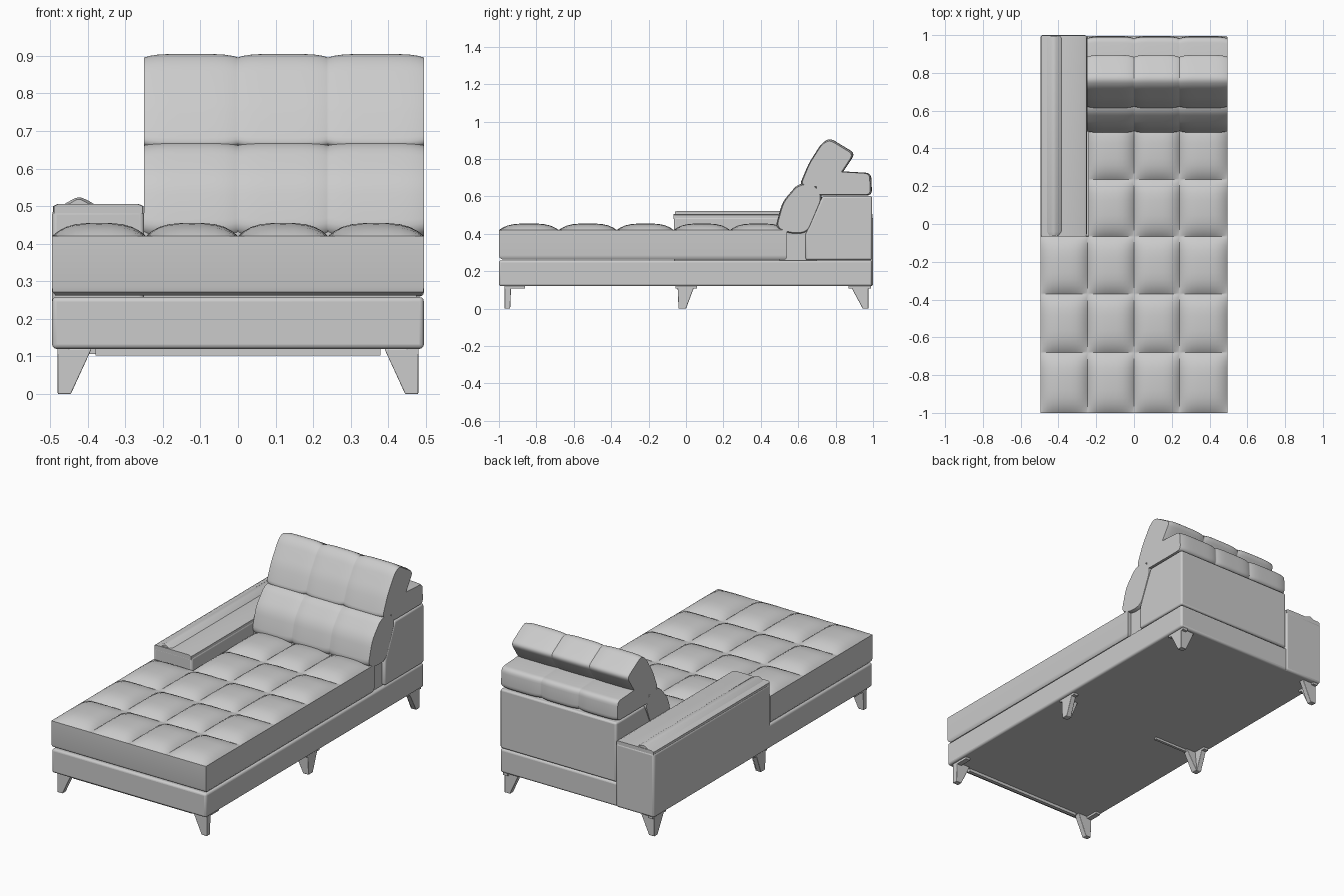
import bpy, bmesh, math
from mathutils import Vector

cube = bpy.data.objects.get("Cube")
if cube:
    bpy.data.objects.remove(cube, do_unlink=True)

GREY = (0.6, 0.6, 0.6, 1)
mat = bpy.data.materials.new("light_grey_upholstery")
mat.use_nodes = True
mat.diffuse_color = GREY
bsdf = mat.node_tree.nodes["Principled BSDF"]
bsdf.inputs["Base Color"].default_value = GREY
bsdf.inputs["Roughness"].default_value = 0.7


def finish(name, bm, bevel=0.0, angle=40):
    bmesh.ops.recalc_face_normals(bm, faces=bm.faces)
    me = bpy.data.meshes.new(name)
    bm.to_mesh(me)
    bm.free()
    me.materials.append(mat)
    ob = bpy.data.objects.new(name, me)
    bpy.context.collection.objects.link(ob)
    if bevel:
        mod = ob.modifiers.new("soft_edges", 'BEVEL')
        mod.width, mod.segments, mod.limit_method = bevel, 3, 'ANGLE'
        mod.angle_limit = math.radians(50)
    bpy.ops.object.select_all(action='DESELECT')
    ob.select_set(True)
    bpy.context.view_layer.objects.active = ob
    bpy.ops.object.shade_smooth_by_angle(angle=math.radians(angle))
    return ob


def hull(name, points, bevel=0.0):
    bm = bmesh.new()
    for p in points:
        bm.verts.new(p)
    bmesh.ops.convex_hull(bm, input=bm.verts)
    bmesh.ops.dissolve_limit(bm, angle_limit=0.01, verts=bm.verts, edges=bm.edges)
    return finish(name, bm, bevel)


def box(name, x, y, z, bevel=0.0):
    return hull(name, [(a, b, c) for a in x for b in y for c in z], bevel)


def rounded(points, radius, steps=5):
    """Round the corners of a closed 2D outline."""
    pts, out = [Vector(p) for p in points], []
    for i, p in enumerate(pts):
        ends = []
        for q in (pts[i - 1], pts[(i + 1) % len(pts)]):
            d = q - p
            ends.append(p + d.normalized() * min(radius, d.length * 0.45))
        for k in range(steps + 1):
            t = k / steps
            out.append(ends[0] * (1 - t) ** 2 + p * 2 * t * (1 - t) + ends[1] * t * t)
    return out


def loft(name, outline, stations, axis='X', bevel=0.0):
    """Sweep an outline along an axis; each station is (position, scale)."""
    pts = [Vector(p) for p in outline]
    mid = sum(pts, Vector((0, 0))) / len(pts)
    bm, rings = bmesh.new(), []
    for s, scale in stations:
        ring = []
        for p in pts:
            a, b = mid + (p - mid) * scale
            ring.append(bm.verts.new((s, a, b) if axis == 'X' else (a, s, b)))
        rings.append(ring)
    n = len(pts)
    for r, q in zip(rings, rings[1:]):
        for i in range(n):
            bm.faces.new((r[i], r[(i + 1) % n], q[(i + 1) % n], q[i]))
    bm.faces.new(rings[0])
    bm.faces.new(rings[-1])
    return finish(name, bm, bevel)


def samples(seams, n=12):
    """Positions between seams, denser near each seam, with -1..1 parameter."""
    out = []
    for a, b in zip(seams, seams[1:]):
        for k in range(n + 1):
            t = -math.cos(math.pi * k / n)
            if not out or k:
                out.append(((a + b) / 2 + t * (b - a) / 2, t))
    return out


def tufted(name, outline, radius, pinch):
    stations = [(x, 1 - pinch * abs(t) ** 5) for x, t in samples(BACK_SEAMS)]
    return loft(name, rounded(outline, radius), stations)


W = 0.495
ARM_X, ARM_Y = -0.25, -0.065
BACK_SEAMS = [ARM_X, 0, 0.24, W]

# Base plinth
box("base", (-W, W), (-1, 0.995), (0.12, 0.258), 0.012)

# L-shaped tufted seat
xs = samples([-W, -0.245, 0, 0.24, W])
ys = samples([-1, -0.68, -0.37, ARM_Y, 0.235, 0.54])
bm = bmesh.new()
grid = {}


def seat_vert(i, j):
    if (i, j) not in grid:
        (x, u), (y, v) = xs[i], ys[j]
        puff = (1 - abs(u) ** 3.5) * (1 - abs(v) ** 3.5)
        grid[i, j] = bm.verts.new((x, y, 0.42 + 0.035 * puff))
    return grid[i, j]


for i in range(len(xs) - 1):
    for j in range(len(ys) - 1):
        if xs[i + 1][0] < -0.24 and ys[j][0] > ARM_Y - 0.001:
            continue
        bm.faces.new([seat_vert(i + a, j + b) for a, b in ((0, 0), (1, 0), (1, 1), (0, 1))])
edges = [e for e in bm.edges if e.is_boundary]
for z, shrink in ((0.285, 1), (0.272, 0.997), (0.262, 0.985)):
    new = bmesh.ops.extrude_edge_only(bm, edges=edges)["geom"]
    for v in (g for g in new if isinstance(g, bmesh.types.BMVert)):
        v.co = (v.co.x * shrink, v.co.y * shrink, z)
    edges = [g for g in new if isinstance(g, bmesh.types.BMEdge) and g.is_boundary]
bmesh.ops.contextual_create(bm, geom=edges)
finish("seat_cushion", bm)

# Back frame, filler behind the seat, and cushions
box("seat_back_filler", (ARM_X, 0.475), (0.5, 0.7), (0.255, 0.45))
frame = [(0.64, 0.26), (0.64, 0.4), (0.73, 0.602), (0.995, 0.602), (0.995, 0.26)]
loft("back_frame", frame, [(ARM_X, 1), (W, 1)], bevel=0.01)
tufted("back_top_cushion",
       [(0.69, 0.605), (0.69, 0.72), (0.82, 0.735), (0.99, 0.725), (0.995, 0.605)], 0.03, 0.06)
tufted("lower_back_cushion",
       [(0.475, 0.425), (0.515, 0.57), (0.6, 0.67), (0.69, 0.675), (0.735, 0.6),
        (0.65, 0.4), (0.56, 0.395)], 0.04, 0.07)
tufted("headrest",
       [(0.605, 0.655), (0.655, 0.775), (0.725, 0.885), (0.77, 0.912), (0.905, 0.83),
        (0.8, 0.67), (0.7, 0.64)], 0.03, 0.07)

# Armrest body, top pad and bolster
box("armrest", (-W, ARM_X), (ARM_Y, 1), (0.12, 0.49), 0.012)
pad = [(-0.492, 0.48), (-0.492, 0.5), (-0.48, 0.506), (-0.265, 0.506),
       (-0.252, 0.5), (-0.252, 0.48)]
loft("armrest_pad", pad, [(ARM_Y - 0.002, 0.98), (ARM_Y + 0.008, 1), (0.99, 1), (0.998, 0.98)], 'Y')
bolster = rounded([(-0.47, 0.5), (-0.455, 0.51), (-0.425, 0.526), (-0.4, 0.516), (-0.375, 0.5)], 0.015)
loft("armrest_bolster", bolster,
     [(ARM_Y + 0.005, 0.6), (ARM_Y + 0.025, 1), (0.985, 1), (0.995, 0.8)], 'Y')


# Legs: tapered blades under a thin mounting plate
def blade(name, side, top_x, top_y, low_x, low_y):
    pts = [(side * x, y, 0.12) for x in top_x for y in top_y]
    pts += [(side * x, y, 0) for x in low_x for y in low_y]
    hull(name, pts, 0.003)


for side, word in ((-1, "right"), (1, "left")):
    blade(f"front_leg_{word}", side, (0.48, 0.39), (-0.97, -0.935), (0.48, 0.445), (-0.97, -0.94))
    box(f"front_leg_plate_{word}", (side * 0.48, side * 0.45), (-0.97, -0.86), (0.107, 0.122))
    for place, top, low in (("middle", (-0.045, 0.045), (-0.04, 0.0)),
                            ("back", (0.88, 0.975), (0.945, 0.975))):
        edge = (top[0], top[0] + 0.03) if place == "middle" else (0.945, 0.975)
        blade(f"{place}_leg_side_{word}", side, (0.48, 0.45), top, (0.48, 0.45), low)
        blade(f"{place}_leg_cross_{word}", side, (0.48, 0.39), edge, (0.48, 0.445), low)
        box(f"{place}_leg_plate_{word}", (side * 0.48, side * 0.45),
            (top[0] - 0.012, top[1] + 0.015), (0.107, 0.122))

# Rails under the base
box("front_rail", (-0.38, 0.38), (-0.965, -0.945), (0.103, 0.122))
box("middle_rail", (-0.4, -0.18), (-0.04, -0.025), (0.107, 0.122))
